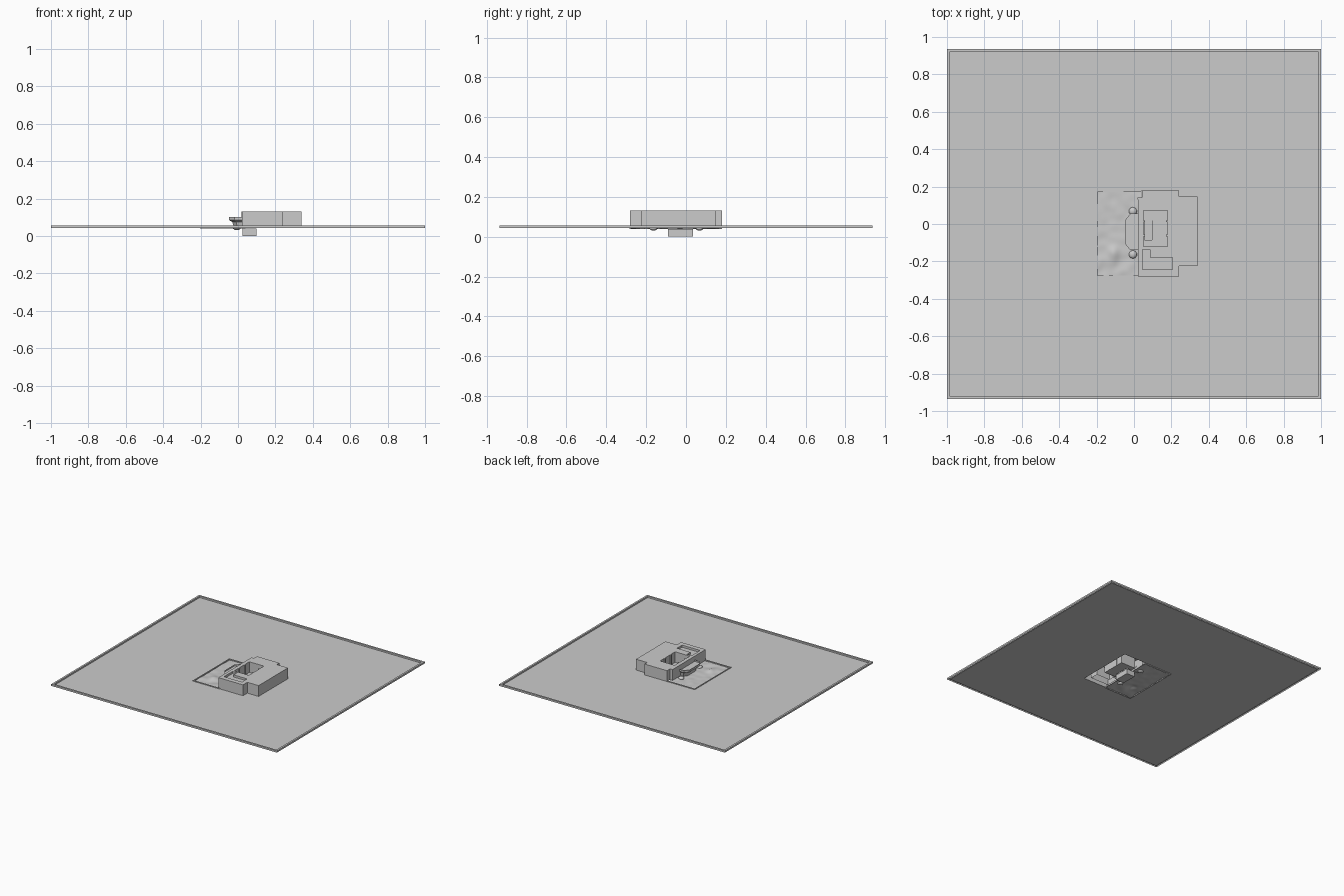
import bpy, bmesh, math
from mathutils import noise, Vector

if "Cube" in bpy.data.objects:
    bpy.data.objects.remove(bpy.data.objects["Cube"])


def finish(name, bm, smooth=False):
    bmesh.ops.remove_doubles(bm, verts=bm.verts, dist=1e-5)
    bmesh.ops.recalc_face_normals(bm, faces=bm.faces)
    me = bpy.data.meshes.new(name)
    bm.to_mesh(me)
    bm.free()
    ob = bpy.data.objects.new(name, me)
    bpy.context.collection.objects.link(ob)
    for p in me.polygons:
        p.use_smooth = smooth
    return ob


def rect(x0, x1, y0, y1):
    return [(x0, y0), (x1, y0), (x1, y1), (x0, y1)]


def shell(name, loops, z_cap, z_wall=None):
    """Flat cap with holes at z_cap; side walls on every loop down to z_wall."""
    bm = bmesh.new()
    edges = []
    for lp in loops:
        vs = [bm.verts.new((x, y, z_cap)) for x, y in lp]
        edges += [bm.edges.new((vs[i], vs[i - 1])) for i in range(len(vs))]
    bmesh.ops.triangle_fill(bm, edges=edges, use_beauty=True, normal=(0, 0, 1))
    if z_wall is not None:
        for lp in loops:
            for i in range(len(lp)):
                a, b = lp[i - 1], lp[i]
                bm.faces.new([bm.verts.new(c) for c in
                              ((*a, z_wall), (*b, z_wall), (*b, z_cap), (*a, z_cap))])
    return finish(name, bm)


def box(name, x0, x1, y0, y1, z0, z1):
    bm = bmesh.new()
    bmesh.ops.create_cube(bm, size=1)
    for v in bm.verts:
        v.co = ((x0 + x1) / 2 + v.co.x * (x1 - x0), (y0 + y1) / 2 + v.co.y * (y1 - y0),
                (z0 + z1) / 2 + v.co.z * (z1 - z0))
    return finish(name, bm)


FLOOR = 0.045
ROOF = 0.132

# wide ground sheet with an opening, and its raised outer rim
shell("ground_plane", [rect(-0.99, 0.99, -0.925, 0.925), rect(-0.2, 0.24, -0.28, 0.18)], FLOOR)
shell("ground_rim", [rect(-1, 1, -0.936, 0.936), rect(-0.985, 0.985, -0.921, 0.921)], 0.057, 0.043)

# low border around the terrain yard
shell("yard_border", [[(0.04, 0.18), (-0.203, 0.18), (-0.203, -0.283), (0.04, -0.283),
                       (0.04, -0.275), (-0.196, -0.275), (-0.196, 0.172), (0.04, 0.172)]], 0.05, 0.04)

# rolling terrain in the yard
bm = bmesh.new()
bmesh.ops.create_grid(bm, x_segments=28, y_segments=48, size=0.5)
for v in bm.verts:
    x, y = -0.08 + v.co.x * 0.24, -0.05 + v.co.y * 0.46
    hill = 0.012 * math.exp(-((x + 0.11) / 0.03) ** 2 - ((y + 0.16) / 0.04) ** 2)
    v.co = (x, y, 0.042 + 0.004 * noise.noise(Vector((x * 18, y * 18, 3))) + hill)
finish("yard_terrain", bm, True)

# main building: one roof outline with court and south recess cut through
outline = [(0.02, 0.142), (0.042, 0.142), (0.042, 0.18), (0.24, 0.18), (0.24, 0.147), (0.34, 0.147),
           (0.34, -0.225), (0.24, -0.225), (0.24, -0.28), (0.022, -0.28)]
court = rect(0.05, 0.18, -0.12, 0.072)
recess = [(0.045, -0.135), (0.085, -0.135), (0.085, -0.178), (0.205, -0.178),
          (0.205, -0.243), (0.045, -0.243)]
shell("building_shell", [outline, court, recess], ROOF, FLOOR)
shell("recess_roof", [recess], 0.115)

# court floor with a stairwell opening to the cellar
cellar = rect(0.055, 0.095, -0.085, 0.03)
shell("court_floor", [court, cellar], FLOOR + 0.002)
shell("cellar_walls", [rect(0.025, 0.098, -0.09, 0.035), cellar], 0.04, 0.0)
box("cellar_floor", 0.025, 0.098, -0.09, 0.035, 0.0, 0.004)
for i in range(6):
    y = 0.03 - i * 0.011
    box("cellar_step", 0.055, 0.095, y - 0.011, y, 0.003, 0.039 - i * 0.006)

# paired pillars at the court sides
for x in (0.053, 0.177):
    for y in (-0.062, 0.015):
        box("court_pillar", x - 0.006, x + 0.006, y - 0.005, y + 0.005, FLOOR, ROOF)

# balcony on the yard side: chamfered body flaring to a parapet
plan = [(0.022, 0.055), (-0.02, 0.055), (-0.048, 0.02), (-0.048, -0.105), (-0.02, -0.14), (0.022, -0.14)]
bm = bmesh.new()
rings = []
for z, k in ((0.042, 0.6), (0.075, 0.75), (0.085, 1.0), (0.102, 1.0)):
    rings.append([bm.verts.new((0.022 + (x - 0.022) * k, -0.042 + (y + 0.042) * (0.5 + k / 2), z))
                  for x, y in plan])
for lo, hi in zip(rings, rings[1:]):
    for i in range(6):
        bm.faces.new((lo[i - 1], lo[i], hi[i], hi[i - 1]))
bm.faces.new(rings[0])
top = bm.faces.new(rings[-1])
bmesh.ops.inset_region(bm, faces=[top], thickness=0.006)
for v in top.verts:
    v.co.z = 0.09
finish("balcony", bm)

# round boulders flanking the balcony
for y in (0.068, -0.163):
    bm = bmesh.new()
    bmesh.ops.create_icosphere(bm, subdivisions=2, radius=0.022)
    for v in bm.verts:
        v.co = (v.co.x - 0.006, v.co.y + y, v.co.z * 0.6 + 0.044)
    finish("boulder", bm, True)
